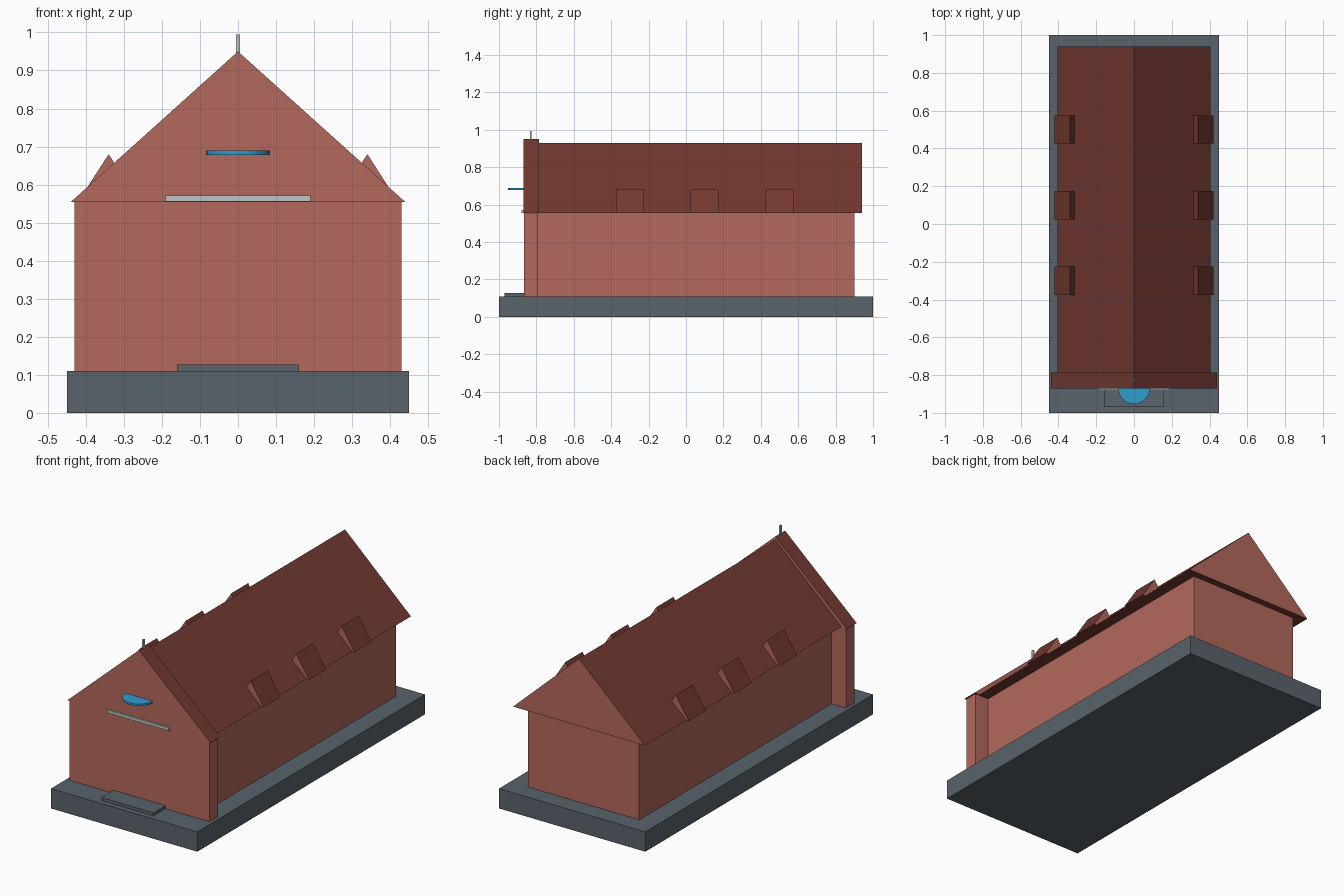
import bpy
import bmesh
from math import pi

cube = bpy.data.objects.get("Cube")
if cube:
    bpy.data.objects.remove(cube, do_unlink=True)


def material(name, r, g, b):
    m = bpy.data.materials.new(name)
    m.use_nodes = True
    m.diffuse_color = (r, g, b, 1)
    m.node_tree.nodes["Principled BSDF"].inputs["Base Color"].default_value = (r, g, b, 1)
    return m


brick = material("brick red", 0.45, 0.14, 0.11)
tile = material("dark roof tile", 0.17, 0.04, 0.03)
slate = material("slate grey", 0.10, 0.125, 0.15)
light = material("light grey", 0.52, 0.56, 0.56)
blue = material("bright blue", 0.03, 0.34, 0.62)


def finish(bm, name, *mats):
    bmesh.ops.recalc_face_normals(bm, faces=bm.faces)
    mesh = bpy.data.meshes.new(name)
    bm.to_mesh(mesh)
    bm.free()
    for m in mats:
        mesh.materials.append(m)
    obj = bpy.data.objects.new(name, mesh)
    bpy.context.collection.objects.link(obj)
    return obj


def box(name, half_x, y0, y1, z0, z1, mat):
    """Box centred on x = 0."""
    bm = bmesh.new()
    bmesh.ops.create_cube(bm, size=1)
    for v in bm.verts:
        v.co.x *= 2 * half_x
        v.co.y = y1 if v.co.y > 0 else y0
        v.co.z = z1 if v.co.z > 0 else z0
    return finish(bm, name, mat)


def gable(name, x, half_x, y0, y1, z0, z1):
    """Triangular prism along y: brick ends, tiled slopes and underside."""
    bm = bmesh.new()
    profile = [(x - half_x, z0), (x + half_x, z0), (x, z1)]
    face = bm.faces.new([bm.verts.new((px, y0, pz)) for px, pz in profile])
    new = bmesh.ops.extrude_face_region(bm, geom=[face])["geom"]
    for v in new:
        if isinstance(v, bmesh.types.BMVert):
            v.co.y = y1
    bm.normal_update()
    for f in bm.faces:
        f.material_index = 0 if abs(f.normal.y) > 0.9 else 1
    return finish(bm, name, brick, tile)


# Base and walls
box("plinth", 0.45, -1.0, 1.0, 0, 0.11, slate)
box("door_step", 0.16, -0.97, -0.86, 0.105, 0.127, slate)
box("hall_walls", 0.342, -0.80, 0.90, 0.11, 0.556, brick)
box("front_wall", 0.43, -0.865, -0.79, 0.11, 0.556, brick)

# Roofs
gable("main_roof", 0, 0.405, -0.80, 0.94, 0.555, 0.93)
gable("front_gable", 0, 0.44, -0.87, -0.785, 0.554, 0.95)

# Dormers, three on each slope
for side, label in ((1, "left"), (-1, "right")):
    for i in range(3):
        y = -0.3 + 0.4 * i
        gable(f"{label}_dormer_{i + 1}", side * 0.34, 0.08, y - 0.075, y + 0.075, 0.556, 0.68)

# Front details
box("front_ledge", 0.19, -0.88, -0.86, 0.556, 0.572, light)
box("ridge_finial", 0.005, -0.835, -0.825, 0.93, 0.995, light)

# Half-round canopy: a disc partly sunk into the gable
bm = bmesh.new()
bmesh.ops.create_cone(bm, cap_ends=True, segments=32, radius1=0.083, radius2=0.083, depth=0.011)
bmesh.ops.translate(bm, verts=bm.verts, vec=(0, -0.87, 0.684))
finish(bm, "round_canopy", blue)
